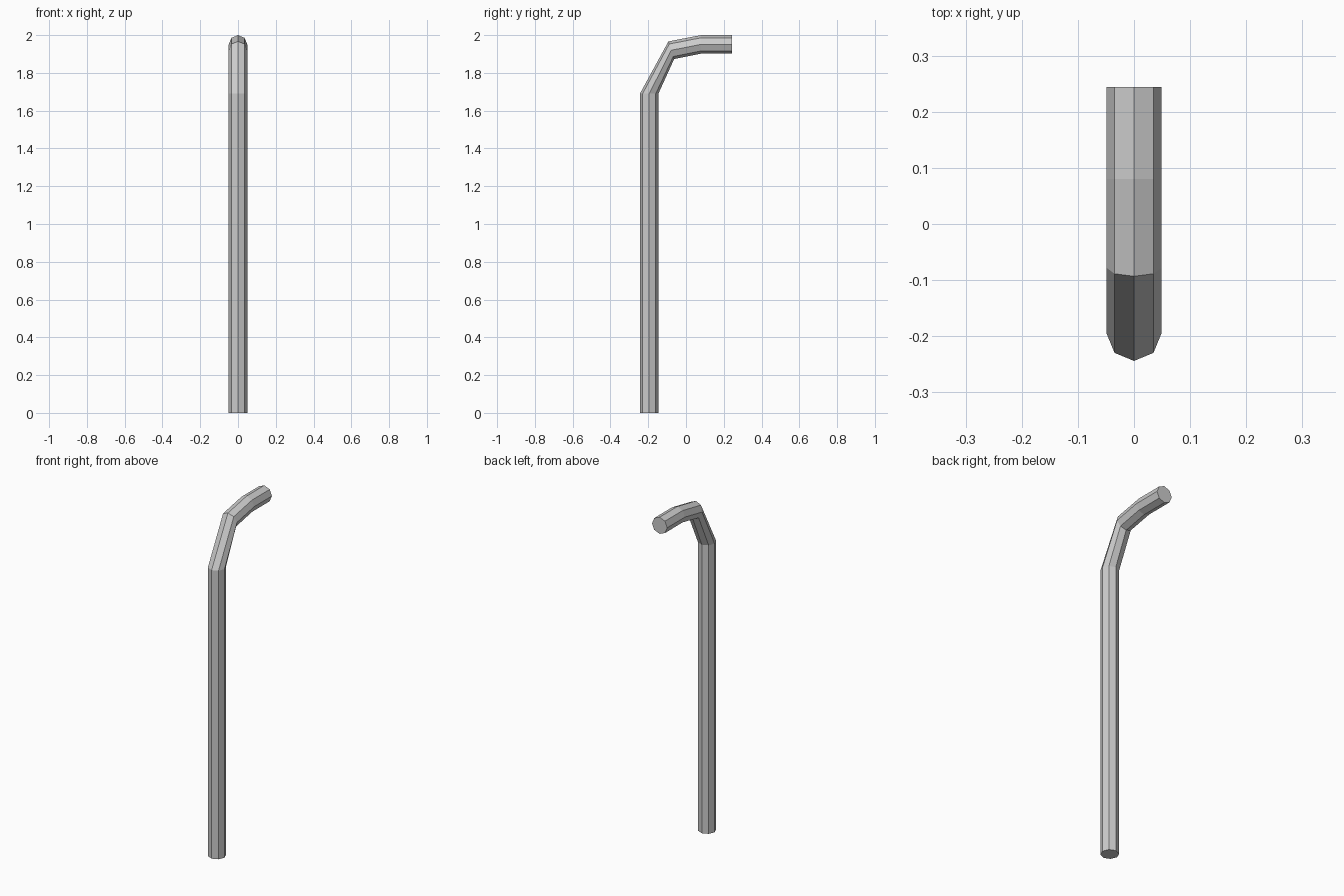
import bpy, bmesh
from math import sin, cos, pi, radians

if "Cube" in bpy.data.objects:
    bpy.data.objects.remove(bpy.data.objects["Cube"])

SIDES, RADIUS = 8, 0.049

# Cross-section stations: (y, z, tilt), where tilt 90 faces up and 0 faces +y
stations = [
    (-0.195, 0.0, 90),
    (-0.195, 1.69, 90),
    (-0.078, 1.92, 18),
    (0.08, 1.951, 0),
    (0.244, 1.951, 0),
]


def ring(bm, y, z, tilt):
    t = radians(tilt)
    verts = []
    for i in range(SIDES):
        a = 2 * pi * i / SIDES
        out = RADIUS * sin(a)  # towards the outside of the bend
        verts.append(bm.verts.new((RADIUS * cos(a), y - out * sin(t), z + out * cos(t))))
    return verts


# Octagonal bent pipe, capped at both ends
bm = bmesh.new()
rings = [ring(bm, *s) for s in stations]
for a, b in zip(rings, rings[1:]):
    for i in range(SIDES):
        j = (i + 1) % SIDES
        bm.faces.new((a[i], a[j], b[j], b[i]))
bm.faces.new(rings[0])
bm.faces.new(rings[-1])
bmesh.ops.recalc_face_normals(bm, faces=bm.faces)

mesh = bpy.data.meshes.new("bent_pipe")
bm.to_mesh(mesh)
bm.free()
bpy.context.collection.objects.link(bpy.data.objects.new("bent_pipe", mesh))
